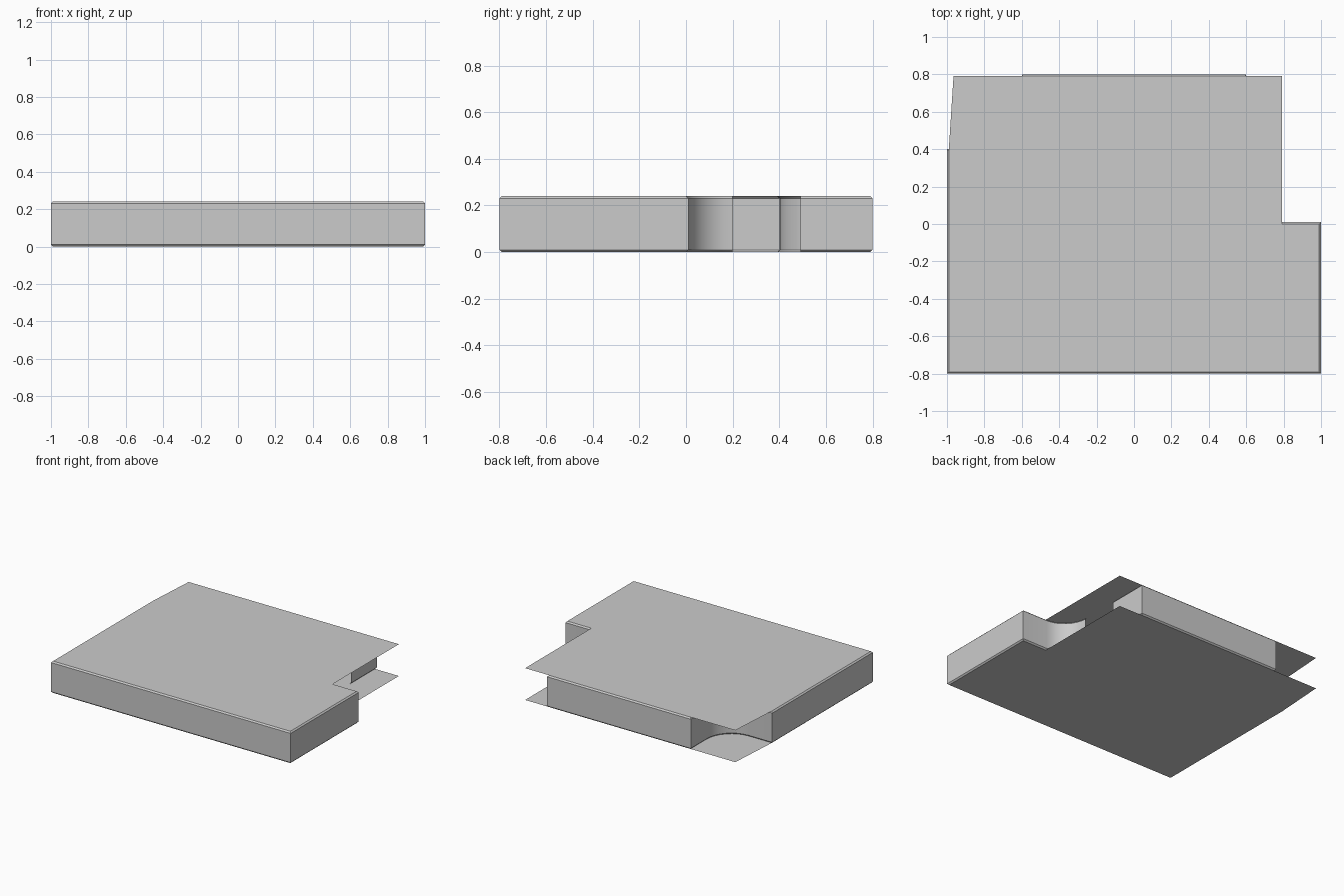
import bpy, math
from mathutils import Vector

if "Cube" in bpy.data.objects:
    bpy.data.objects.remove(bpy.data.objects["Cube"])


def make_object(name, verts, faces):
    mesh = bpy.data.meshes.new(name)
    mesh.from_pydata(verts, [], faces)
    mesh.update()
    obj = bpy.data.objects.new(name, mesh)
    bpy.context.collection.objects.link(obj)
    return obj


def arc(cx, cy, r, a0, a1, steps=8):
    angles = [math.radians(a0 + (a1 - a0) * i / steps) for i in range(steps + 1)]
    return [(cx + r * math.cos(a), cy + r * math.sin(a)) for a in angles]


def inset(path, d):
    """Shift an open counter-clockwise path inwards with mitred corners."""
    pts = [Vector(p) for p in path]
    normals = []
    for a, b in zip(pts, pts[1:]):
        t = (b - a).normalized()
        normals.append(Vector((-t.y, t.x)))
    out = []
    for i, p in enumerate(pts):
        n0, n1 = normals[max(i - 1, 0)], normals[min(i, len(normals) - 1)]
        out.append(p + (n0 + n1) * d / (1 + n0.dot(n1)))
    return out


# Thin top and bottom plates with the notched back right corner
outline = [(-.99, -.79), (.99, -.79), (.99, 0), (.79, 0),
           (.79, .79), (-.965, .79), (-.99, .4)]
n = len(outline)
make_object("top_plate", [(x, y, .24) for x, y in outline], [range(n)])
make_object("bottom_plate", [(x, y, 0) for x, y in outline], [range(n)[::-1]])

# Open side wall: recessed back corners with concave curves, gap at right
path = [(.6, .49), (.6, .8), (-.6, .8)]
path += arc(-.8, .6, .2, 0, -90)
path += [(-1, .4), (-1, -.8), (1, -.8), (1, .01)]
path += arc(.79, .2, .19, 270, 180)
inner = inset(path, .01)

# Wall section has a narrow chamfer meeting each plate
rows = [(inner, 0), (path, .01), (path, .23), (inner, .24)]
verts = [(p[0], p[1], z) for pts, z in rows for p in pts]
m = len(path)
faces = [(r * m + i, r * m + i + 1, (r + 1) * m + i + 1, (r + 1) * m + i)
         for r in range(3) for i in range(m - 1)]
wall = make_object("side_wall", verts, faces)
bpy.context.view_layer.objects.active = wall
wall.select_set(True)
bpy.ops.object.shade_smooth_by_angle(angle=math.radians(30))
